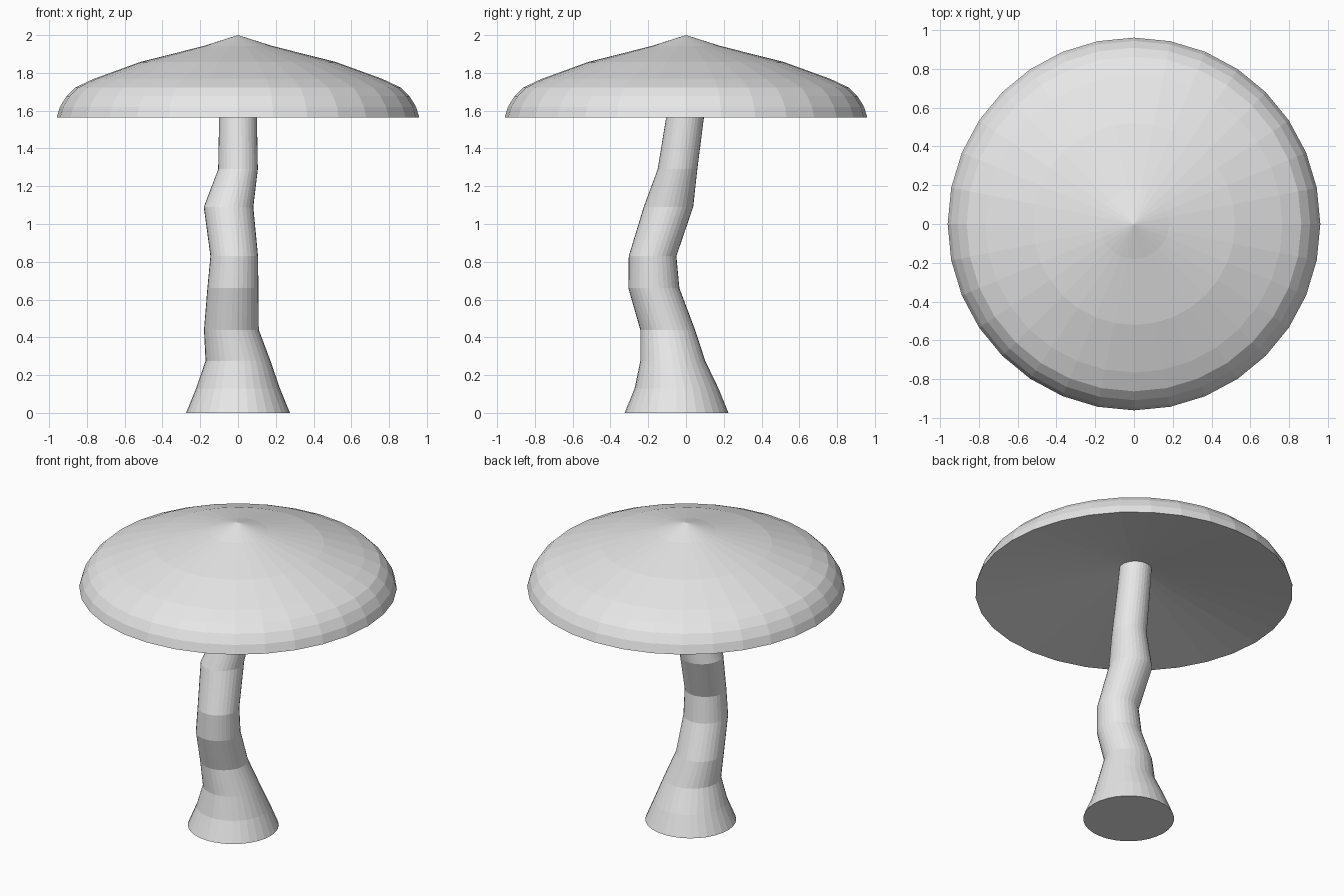
import bpy
import bmesh
from math import cos, sin, tau

cube = bpy.data.objects.get("Cube")
if cube:
    bpy.data.objects.remove(cube, do_unlink=True)

SIDES = 32

grey = bpy.data.materials.new("plain grey")
grey.use_nodes = True
colour = (0.8, 0.8, 0.8, 1)
grey.diffuse_color = colour
grey.node_tree.nodes["Principled BSDF"].inputs["Base Color"].default_value = colour


def loft(name, rings):
    """Bridge horizontal rings (x, y, z, radius); a zero radius is a tip."""
    bm = bmesh.new()
    loops = []
    for x, y, z, r in rings:
        count = SIDES if r else 1
        loops.append([bm.verts.new((x + r * cos(tau * i / SIDES),
                                    y + r * sin(tau * i / SIDES), z))
                      for i in range(count)])
    for low, high in zip(loops, loops[1:]):
        for i in range(SIDES):
            j = (i + 1) % SIDES
            corners = [low[i % len(low)], low[j % len(low)],
                       high[j % len(high)], high[i % len(high)]]
            bm.faces.new(list(dict.fromkeys(corners)))
    # Close open ends
    for end in (loops[0], loops[-1]):
        if len(end) > 1:
            bm.faces.new(end)
    bmesh.ops.recalc_face_normals(bm, faces=bm.faces)
    mesh = bpy.data.meshes.new(name)
    bm.to_mesh(mesh)
    bm.free()
    mesh.materials.append(grey)
    obj = bpy.data.objects.new(name, mesh)
    bpy.context.collection.objects.link(obj)
    return obj


# Crooked stem, flared at the foot and buried in the cap
loft("stem", [
    (0, -0.05, 0, 0.275),
    (0, -0.05, 0.13, 0.222),
    (0, -0.07, 0.275, 0.172),
    (-0.035, -0.097, 0.44, 0.145),
    (-0.027, -0.17, 0.66, 0.135),
    (-0.02, -0.177, 0.83, 0.126),
    (-0.05, -0.093, 1.09, 0.131),
    (0, -0.045, 1.29, 0.105),
    (0, -0.005, 1.565, 0.1),
    (0, 0.02, 1.76, 0.097),
])

# Cap: hollow conical underside, rounded rim, pointed top
cap_profile = [(0, 1.73), (0.96, 1.563), (0.943, 1.62), (0.908, 1.677),
               (0.862, 1.722), (0.765, 1.768), (0.52, 1.857),
               (0.18, 1.943), (0, 2)]
loft("cap", [(0, 0, z, r) for r, z in cap_profile])
